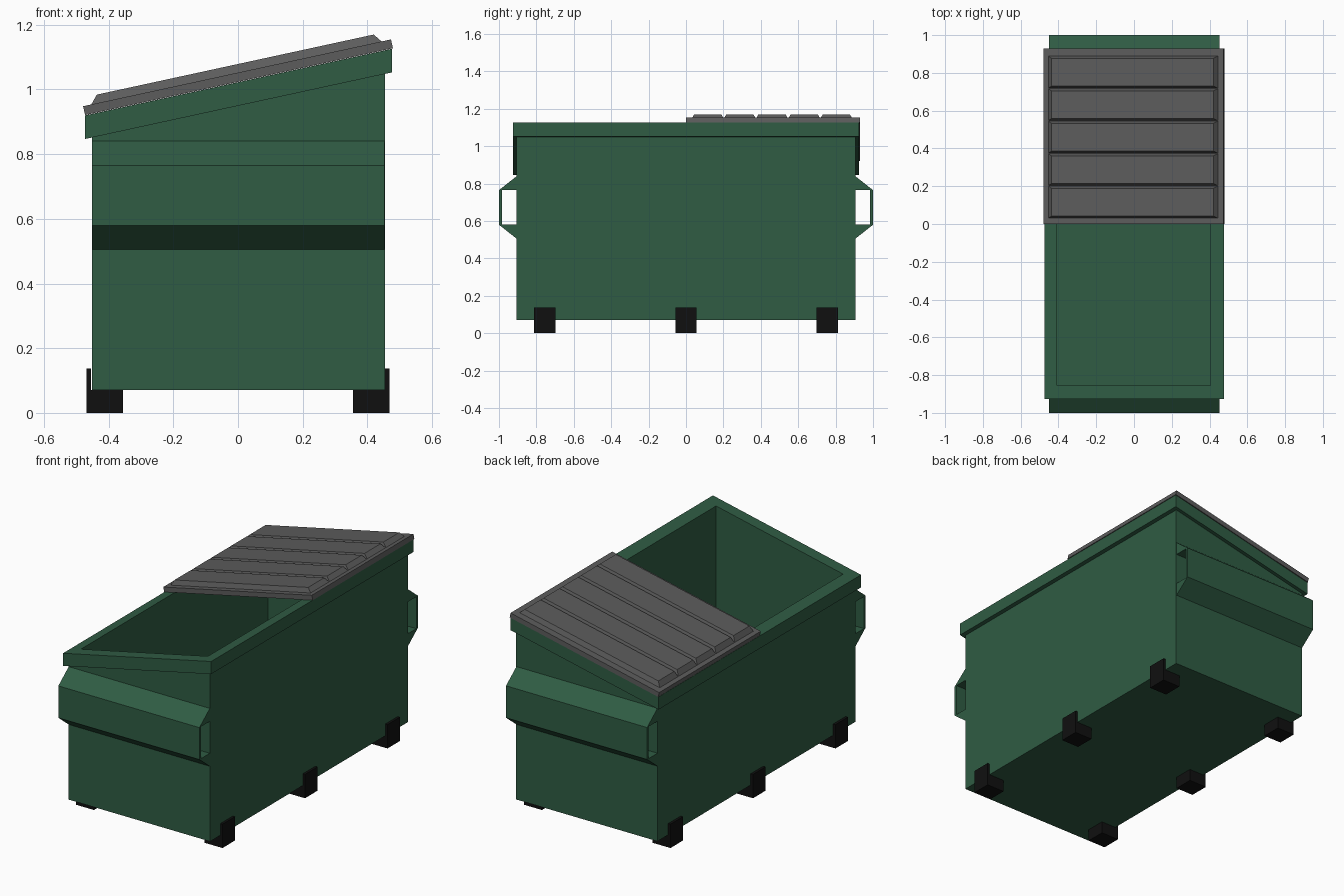
import bpy, bmesh, math
from mathutils import Matrix

if "Cube" in bpy.data.objects:
    bpy.data.objects.remove(bpy.data.objects["Cube"])


def material(name, r, g, b):
    m = bpy.data.materials.new(name)
    m.diffuse_color = (r, g, b, 1)
    m.use_nodes = True
    m.node_tree.nodes["Principled BSDF"].inputs["Base Color"].default_value = m.diffuse_color
    return m


GREEN = material("green paint", 0.029, 0.107, 0.057)
GREY = material("grey plastic", 0.107, 0.107, 0.107)
BLACK = material("black rubber", 0.005, 0.005, 0.005)


def finish(bm, name, mat):
    bmesh.ops.recalc_face_normals(bm, faces=bm.faces)
    me = bpy.data.meshes.new(name)
    bm.to_mesh(me)
    bm.free()
    me.materials.append(mat)
    ob = bpy.data.objects.new(name, me)
    bpy.context.collection.objects.link(ob)
    return ob


def loft(bm, rings):
    """Join rings of points with quads and cap both ends."""
    loops = [[bm.verts.new(p) for p in ring] for ring in rings]
    for a, b in zip(loops, loops[1:]):
        n = len(a)
        for i in range(n):
            bm.faces.new((a[i], a[(i + 1) % n], b[(i + 1) % n], b[i]))
    bm.faces.new(loops[0][::-1])
    bm.faces.new(loops[-1])


def rect(x0, x1, y0, y1, height):
    """Rectangular ring; height is a number or a function of x."""
    h = height if callable(height) else (lambda x: height)
    return [(x, y, h(x)) for x, y in ((x0, y0), (x1, y0), (x1, y1), (x0, y1))]


# Sloping rim line
SLOPE = 0.217
rim_top = lambda x: 0.92 + SLOPE * (x + 0.472)
rim_low = lambda x: rim_top(x) - 0.073

# Bin: outer walls, overhanging rim, inner walls and floor
bm = bmesh.new()
loft(bm, [
    rect(-0.451, 0.455, -0.905, 0.905, 0.07),
    rect(-0.451, 0.455, -0.905, 0.905, rim_low),
    rect(-0.473, 0.476, -0.926, 0.926, rim_low),
    rect(-0.473, 0.476, -0.926, 0.926, rim_top),
    rect(-0.408, 0.406, -0.855, 0.855, rim_top),
    rect(-0.408, 0.406, -0.855, 0.855, 0.12),
])
finish(bm, "bin_body", GREEN)

# Fork pockets on both ends
pocket = [(0.905, 0.84), (1.0, 0.765), (1.0, 0.58), (0.905, 0.505),
          (0.905, 0.58), (0.985, 0.58), (0.985, 0.765), (0.905, 0.765)]
for side, label in ((-1, "front"), (1, "back")):
    bm = bmesh.new()
    loft(bm, [[(x, side * y, z) for y, z in pocket] for x in (-0.451, 0.453)])
    finish(bm, label + "_fork_pocket", GREEN)

# Feet: block under the floor with an upright plate on the wall
foot = [(0.355, 0), (0.469, 0), (0.469, 0.138), (0.4545, 0.138), (0.4545, 0.07), (0.355, 0.07)]
for side, label in ((-1, "left"), (1, "right")):
    for i, yc in enumerate((-0.755, 0, 0.755)):
        bm = bmesh.new()
        loft(bm, [[(side * x, yc + d, z) for x, z in foot] for d in (-0.057, 0.057)])
        finish(bm, f"{label}_foot_{i + 1}", BLACK)

# Lid over the back half: slab with five raised panels, tilted onto the rim
L = 0.487
tilt = Matrix.Translation((0.003, 0, rim_top(0.003) + 0.001)) @ Matrix.Rotation(-math.atan(SLOPE), 4, 'Y')
bm = bmesh.new()
loft(bm, [rect(-L, L, 0, 0.93, 0), rect(-L, L, 0, 0.93, 0.028)])
bm.transform(tilt)
finish(bm, "lid", GREY)

bm = bmesh.new()
for i in range(5):
    yc = 0.116 + 0.172 * i
    loft(bm, [rect(-0.462, 0.458, yc - 0.085, yc + 0.085, 0.027),
              rect(-0.438, 0.438, yc - 0.073, yc + 0.073, 0.054)])
bm.transform(tilt)
finish(bm, "lid_panels", GREY)
